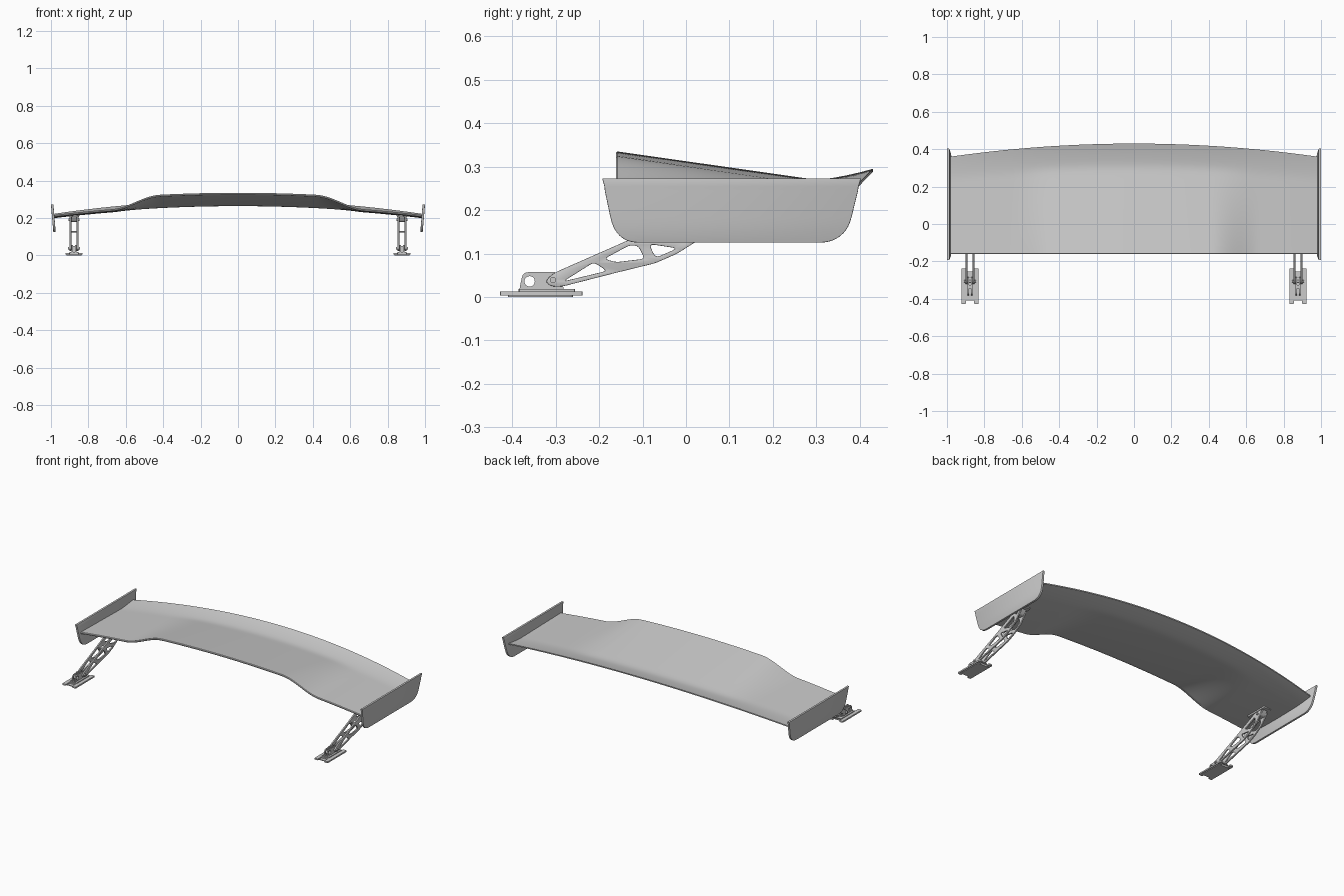
import bpy, bmesh, math
from mathutils import Vector, Matrix

if "Cube" in bpy.data.objects:
    bpy.data.objects.remove(bpy.data.objects["Cube"])


def finish(obj, angle=35):
    bpy.ops.object.select_all(action='DESELECT')
    obj.select_set(True)
    bpy.context.view_layer.objects.active = obj
    bpy.ops.object.shade_smooth_by_angle(angle=math.radians(angle))


def link(name, bm):
    bmesh.ops.recalc_face_normals(bm, faces=bm.faces)
    me = bpy.data.meshes.new(name)
    bm.to_mesh(me)
    bm.free()
    obj = bpy.data.objects.new(name, me)
    bpy.context.collection.objects.link(obj)
    return obj


def rounded(pts, r, n=5):
    """Round each corner of a closed 2D outline."""
    out = []
    for i, p in enumerate(pts):
        p, a, b = Vector(p), Vector(pts[i - 1]), Vector(pts[(i + 1) % len(pts)])
        s = p + (a - p).normalized() * min(r, (a - p).length * .45)
        e = p + (b - p).normalized() * min(r, (b - p).length * .45)
        for k in range(n + 1):
            t = k / n
            out.append(s * (1 - t) ** 2 + p * 2 * t * (1 - t) + e * t * t)
    return out


def circle(cy, cz, r, n=20):
    return [(cy + r * math.cos(2 * math.pi * i / n), cz + r * math.sin(2 * math.pi * i / n)) for i in range(n)]


def plate(name, loops, thick, loc, flat=False, bevel=0.0):
    """Extruded outline with holes; drawn in the YZ plane, or XY if flat."""
    cu = bpy.data.curves.new(name, 'CURVE')
    cu.dimensions, cu.fill_mode = '2D', 'BOTH'
    cu.extrude, cu.bevel_depth, cu.bevel_resolution = thick / 2 - bevel, bevel, 1
    cu.offset = -bevel
    for loop in loops:
        sp = cu.splines.new('POLY')
        sp.points.add(len(loop) - 1)
        for q, p in zip(sp.points, loop):
            q.co = (p[0], p[1], 0, 1)
        sp.use_cyclic_u = True
    tmp = bpy.data.objects.new(name + "_curve", cu)
    bpy.context.collection.objects.link(tmp)
    dg = bpy.context.evaluated_depsgraph_get()
    me = bpy.data.meshes.new_from_object(tmp.evaluated_get(dg))
    bpy.data.objects.remove(tmp)
    if not flat:
        me.transform(Matrix(((0, 0, 1, 0), (1, 0, 0, 0), (0, 1, 0, 0), (0, 0, 0, 1))))
    bm = bmesh.new()
    bm.from_mesh(me)
    bmesh.ops.remove_doubles(bm, verts=bm.verts, dist=1e-5)
    obj = link(name, bm)
    obj.location = loc
    finish(obj)
    return obj


def bolt(name, x, y, z, r, length):
    bm = bmesh.new()
    bmesh.ops.create_cone(bm, cap_ends=True, segments=16, radius1=r, radius2=r, depth=length,
                          matrix=Matrix.Translation((x, y, z)) @ Matrix.Rotation(math.pi / 2, 4, 'Y'))
    finish(link(name, bm))


# Main wing: swept section with raised centre and kicked-up trailing edge
def smooth(a, b, v):
    t = max(0, min(1, (v - a) / (b - a)))
    return t * t * (3 - 2 * t)


def wing_top(x, t):
    u = (x / .98) ** 2
    y0, y1 = -.158, .43 - .07 * u
    lead = .275 - .058 * u + .06 * (1 - smooth(.42, .67, abs(x)))
    valley = .268 - .058 * u
    z = lead + (valley - lead) * min(t / .8, 1)
    if t > .74:
        z += (.027 - .014 * u) * ((t - .74) / .26) ** 1.6
    return y0 + (y1 - y0) * t, z


bm = bmesh.new()
NX, NT = 96, 28
rings = []
for i in range(NX + 1):
    x = -.982 + 1.964 * i / NX
    top, low = [], []
    for k in range(NT + 1):
        t = k / NT
        y, z = wing_top(x, t)
        th = .007 + .007 * math.sin(math.pi * min(1, t + .2)) 
        top.append((x, y, z))
        low.append((x, y, z - th))
    y, z = wing_top(x, 0)
    nose = [(x, y - .003, z - .008), (x, y - .003, z - .003)]
    rings.append([bm.verts.new(p) for p in top + low[::-1] + nose])
n = len(rings[0])
for a, b in zip(rings, rings[1:]):
    for j in range(n):
        bm.faces.new((a[j], a[(j + 1) % n], b[(j + 1) % n], b[j]))
bm.faces.new(rings[0])
bm.faces.new(rings[-1])
finish(link("wing", bm), 40)

# Shared outlines (y, z)
end_outline = rounded([(-.193, .273), (-.168, .155), (-.135, .125), (.335, .125), (.374, .155), (.403, .273)], .03)
end_outline = [p for p in end_outline if p[1] < .262] 
end_outline = [(.403, .273)] + end_outline[::1] + [(-.193, .273)]
end_outline = sorted([p for p in end_outline], key=lambda p: math.atan2(p[1] - .22, p[0] - .1))

arm = rounded([(-.325, .036), (-.31, .024), (-.285, .024), (-.16, .056), (-.07, .078), (-.02, .1), (.04, .138),
               (.085, .195), (.08, .21), (.03, .207), (-.13, .132), (-.305, .055)], .012, 3)
arm_holes = [
    rounded([(-.282, .036), (-.182, .06), (-.212, .08)], .01, 3),
    rounded([(-.188, .088), (-.162, .08), (-.095, .088), (-.11, .118), (-.13, .119)], .01, 3),
    rounded([(-.07, .09), (-.02, .112), (-.085, .122)], .012, 3),
    rounded([(-.06, .142), (.0, .124), (.035, .152), (.03, .182)], .012, 3),
]
cheek = rounded([(-.385, .012), (-.375, .057), (-.29, .057), (-.28, .012)], .012, 4)
base = [(-.046, -.238), (-.046, -.428), (-.022, -.428), (-.022, -.39), (.022, -.39), (.022, -.428),
        (.046, -.428), (.046, -.238), (.022, -.238), (.022, -.262), (-.022, -.262), (-.022, -.238)]
pad = [(-.04, -.26), (-.04, -.41), (.04, -.41), (.04, -.26)]

for s, side in ((-1, "left"), (1, "right")):
    # End plate, leaning outwards towards the top
    ep = plate(side + "_end_plate", [end_outline], .013, (0, 0, 0), bevel=.002)
    for v in ep.data.vertices:
        v.co.x += s * (.981 + (v.co.z - .125) * .085)

    # Twin truss arms
    cx = s * .877
    for k, d in enumerate((-.019, .019)):
        plate(f"{side}_arm_{k + 1}", [arm] + arm_holes, .009, (cx + d, 0, 0), bevel=.0015)
    # Foot bracket with lightening hole and tie web
    for k, d in enumerate((-.009, .009)):
        plate(f"{side}_bracket_{k + 1}", [cheek, circle(-.36, .036, .012)], .007, (cx + d, 0, 0))
    plate(side + "_bracket_web", [[(-.345, .012), (-.345, .05), (-.325, .05), (-.325, .012)]], .02, (cx, 0, 0))
    # Notched foot plate, pad and corner bolts
    plate(side + "_foot_plate", [rounded(base, .005, 2)], .009, (cx, 0, .0085), flat=True)
    plate(side + "_foot_pad", [rounded(pad, .008, 3)], .005, (cx, 0, .0025), flat=True)
    plate(side + "_foot_rib", [rounded([(-.024, -.255), (-.024, -.385), (.024, -.385), (.024, -.255)], .006, 2)],
          .006, (cx, 0, .015), flat=True)
    # Pivot bolts and spacers
    bolt(side + "_pivot_bolt", cx, -.306, .039, .007, .064)
    bolt(side + "_arm_spacer", cx, -.122, .127, .004, .034)
    bolt(side + "_top_bolt", cx, .055, .19, .007, .06)
    # Mount joining arms to wing underside
    plate(side + "_wing_mount", [rounded([(-.01, .213), (.01, .18), (.07, .178), (.1, .213)], .008, 3)],
          .028, (cx, 0, 0))
    plate(side + "_mount_flange", [rounded([(-.027, -.03), (.027, -.03), (.027, .115), (-.027, .115)], .008, 3)],
          .012, (cx, 0, .211), flat=True)
